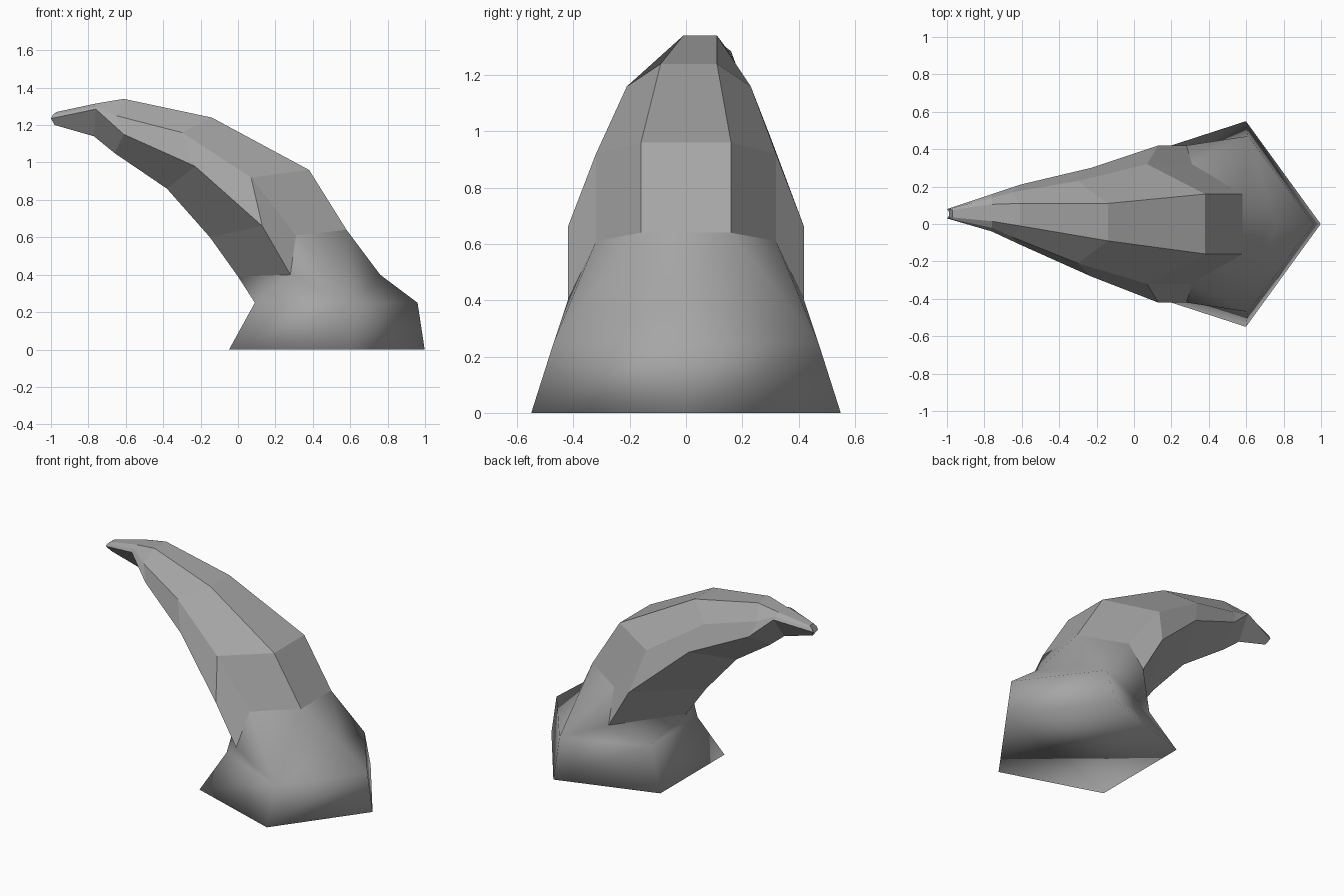
import bpy
import bmesh
import math

default_cube = bpy.data.objects.get("Cube")
if default_cube:
    bpy.data.objects.remove(default_cube, do_unlink=True)

# One plain grey for the whole model
grey = bpy.data.materials.new("plain grey")
grey.use_nodes = True
shade = (0.38, 0.38, 0.38, 1.0)
grey.diffuse_color = shade
grey.node_tree.nodes["Principled BSDF"].inputs["Base Color"].default_value = shade


def finish(bm, name, smooth):
    """Turn a bmesh into a named object with consistent normals."""
    bmesh.ops.recalc_face_normals(bm, faces=bm.faces[:])
    for face in bm.faces:
        face.smooth = smooth
    mesh = bpy.data.meshes.new(name)
    bm.to_mesh(mesh)
    bm.free()
    mesh.materials.append(grey)
    obj = bpy.data.objects.new(name, mesh)
    bpy.context.collection.objects.link(obj)
    return obj


def section(shift, top, shoulder, side, keel):
    """Seven-point cross-section, mirrored about y = shift, ending on the keel."""
    half = [top, shoulder, side]
    left = [(x, shift + y, z) for x, y, z in half]
    right = [(x, shift - y, z) for x, y, z in reversed(half)]
    return left + [(keel[0], shift, keel[1])] + right


# Horn cross-sections from the root to the tip
sections = [
    section(0, (.58, .16, .64), (.31, .32, .61), (.28, .42, .40), (0, .39)),
    section(0, (.38, .16, .96), (.07, .32, .92), (.13, .42, .66), (-.15, .60)),
    section(.01, (-.14, .10, 1.24), (-.30, .22, 1.16), (-.23, .29, .98), (-.38, .86)),
    section(.05, (-.61, .06, 1.34), (-.65, .12, 1.25), (-.61, .16, 1.15), (-.66, 1.05)),
    section(.06, (-.76, .045, 1.315), (-.76, .08, 1.30), (-.76, .10, 1.285), (-.77, 1.14)),
    section(.055, (-.97, .02, 1.27), (-.99, .025, 1.255), (-1, .025, 1.235), (-.98, 1.20)),
]

# Horn: faceted skin through the sections, closed at the tip
bm = bmesh.new()
rings = [[bm.verts.new(p) for p in ring] for ring in sections]
for lower, upper in zip(rings, rings[1:]):
    count = len(lower)
    for i in range(count):
        j = (i + 1) % count
        bm.faces.new((lower[i], lower[j], upper[j], upper[i]))
bm.faces.new(rings[-1])
finish(bm, "horn", smooth=False)

# Base: pentagonal foot narrowing to a collar, then joined to the horn root
bm = bmesh.new()
radius, centre = .578, .42
foot = []
for i in range(5):
    angle = math.tau * i / 5
    foot.append(bm.verts.new((centre + radius * math.cos(angle),
                              radius * math.sin(angle), 0)))
collar_plan = [(.96, 0), (.61, .47), (.09, .25), (.09, -.25), (.61, -.47)]
collar = [bm.verts.new((x, y, .25)) for x, y in collar_plan]
for i in range(5):
    j = (i + 1) % 5
    bm.faces.new((foot[i], foot[j], collar[j], collar[i]))
bm.faces.new(foot)

heel, flank_l, toe_l, toe_r, flank_r = collar
top_l, shoulder_l, side_l, keel, side_r, shoulder_r, top_r = [
    bm.verts.new(p) for p in sections[0]]
knuckle = bm.verts.new((.76, 0, .40))
bm.faces.new((knuckle, top_l, top_r))
bm.faces.new((toe_l, toe_r, keel))
for flank, toe, side, shoulder, top in (
        (flank_l, toe_l, side_l, shoulder_l, top_l),
        (flank_r, toe_r, side_r, shoulder_r, top_r)):
    bm.faces.new((heel, flank, knuckle))
    bm.faces.new((flank, top, knuckle))
    bm.faces.new((flank, shoulder, top))
    bm.faces.new((flank, side, shoulder))
    bm.faces.new((flank, toe, side))
    bm.faces.new((toe, keel, side))
finish(bm, "base", smooth=True)
